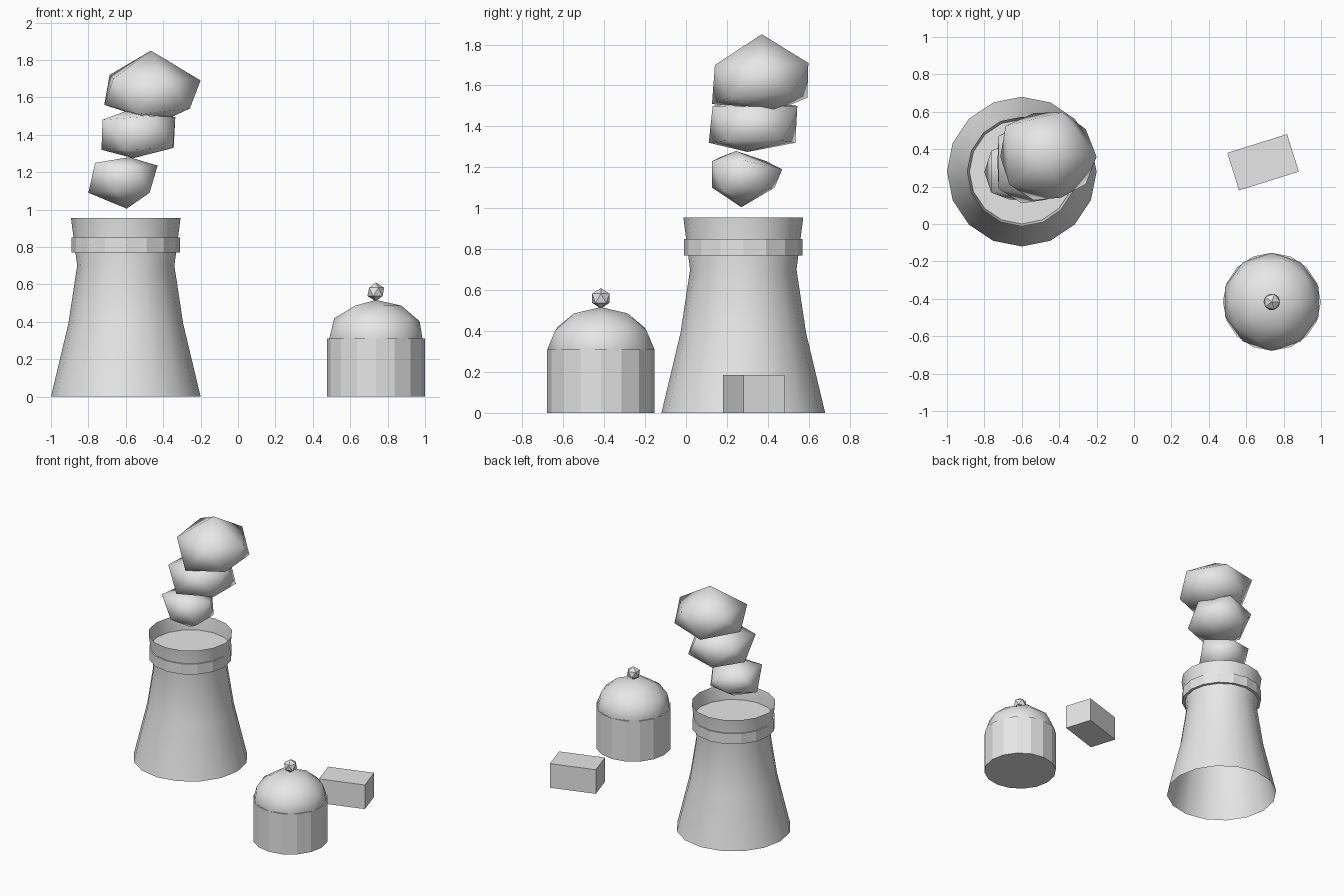
import bpy, bmesh, math
from mathutils import Matrix, Vector

default_cube = bpy.data.objects.get("Cube")
if default_cube:
    bpy.data.objects.remove(default_cube, do_unlink=True)

# One plain grey for every part
GREY = (0.8, 0.8, 0.8, 1.0)
grey = bpy.data.materials.new("plain grey")
grey.use_nodes = True
grey.diffuse_color = GREY
grey.node_tree.nodes["Principled BSDF"].inputs["Base Color"].default_value = GREY

SIDES = 16


def add_part(name, bm, smooth=False):
    """Turn a bmesh into a named, coloured object."""
    bmesh.ops.recalc_face_normals(bm, faces=bm.faces[:])
    for face in bm.faces:
        face.smooth = smooth
    mesh = bpy.data.meshes.new(name)
    bm.to_mesh(mesh)
    bm.free()
    mesh.materials.append(grey)
    part = bpy.data.objects.new(name, mesh)
    bpy.context.collection.objects.link(part)
    return part


def lathe(name, center, profile, capped, smooth):
    """Sweep (radius, height) pairs around a vertical axis."""
    bm = bmesh.new()
    rings = []
    for radius, height in profile:
        ring = []
        for i in range(SIDES):
            a = math.tau * i / SIDES
            ring.append(bm.verts.new((center[0] + radius * math.cos(a),
                                      center[1] + radius * math.sin(a), height)))
        rings.append(ring)
    for low, high in zip(rings, rings[1:]):
        for i in range(SIDES):
            j = (i + 1) % SIDES
            bm.faces.new((low[i], low[j], high[j], high[i]))
    if capped:
        bm.faces.new(rings[0][::-1])
        bm.faces.new(rings[-1])
    return add_part(name, bm, smooth)


def ico_ball(name, center, radius, subdivisions, squash=1.0, smooth=False):
    bm = bmesh.new()
    place = Matrix.Translation(center) @ Matrix.Diagonal((1, 1, squash, 1))
    bmesh.ops.create_icosphere(bm, subdivisions=subdivisions, radius=radius, matrix=place)
    return add_part(name, bm, smooth)


def puff(name, center, bottom, lower, upper, top):
    """Lumpy icosahedron: two poles and two five-point rings of (radius, height)."""
    bm = bmesh.new()
    bmesh.ops.create_icosphere(bm, subdivisions=1, radius=1)
    for v in bm.verts:
        if abs(v.co.z) > 0.9:
            v.co = Vector(top if v.co.z > 0 else bottom)
            continue
        angle = math.atan2(v.co.y, v.co.x)
        step = math.tau / 5
        if v.co.z > 0:
            radius, height = upper[round(angle / step) % 5]
        else:
            radius, height = lower[round(angle / step - 0.5) % 5]
        v.co = Vector((center[0] + radius * math.cos(angle),
                       center[1] + radius * math.sin(angle), height))
    return add_part(name, bm, smooth=True)


# Cooling tower: open flared shell with a capped collar
tower = (-0.6, 0.28)
lathe("tower_shell", tower, [(0.4, 0), (0.307, 0.39), (0.26, 0.7), (0.293, 0.955)],
      capped=False, smooth=True)
lathe("tower_collar", tower, [(0.289, 0.77), (0.289, 0.85)], capped=True, smooth=False)

# Domed silo with a small finial
silo = (0.737, -0.416)
lathe("silo_wall", silo, [(0.262, 0), (0.262, 0.31)], capped=True, smooth=False)
ico_ball("silo_dome", (*silo, 0.31), 0.262, 2, squash=0.79, smooth=True)
ico_ball("silo_finial", (*silo, 0.56), 0.05, 1)

# Box-shaped shed, turned slightly
shed = bmesh.new()
bmesh.ops.create_cube(shed, size=1, matrix=Matrix.Translation((0.69, 0.33, 0.0925))
                      @ Matrix.Rotation(math.radians(17.4), 4, "Z")
                      @ Matrix.Diagonal((0.335, 0.21, 0.185, 1)))
add_part("shed", shed)

# Rising steam puffs
puff("steam_puff_low", (-0.61, 0.28), bottom=(-0.595, 0.27, 1.005),
     lower=[(0.17, 1.09), (0.16, 1.1), (0.19, 1.09), (0.16, 1.1), (0.17, 1.09)],
     upper=[(0.18, 1.235), (0.2, 1.19), (0.19, 1.23), (0.19, 1.25), (0.16, 1.23)],
     top=(-0.58, 0.245, 1.28))
puff("steam_puff_middle", (-0.53, 0.33), bottom=(-0.56, 0.3, 1.275),
     lower=[(0.23, 1.33), (0.215, 1.32), (0.2, 1.32), (0.23, 1.32), (0.225, 1.33)],
     upper=[(0.195, 1.495), (0.225, 1.5), (0.24, 1.47), (0.24, 1.48), (0.21, 1.5)],
     top=(-0.59, 0.33, 1.53))
puff("steam_puff_high", (-0.46, 0.36), bottom=(-0.42, 0.41, 1.465),
     lower=[(0.25, 1.56), (0.245, 1.54), (0.255, 1.56), (0.245, 1.51), (0.25, 1.54)],
     upper=[(0.26, 1.69), (0.25, 1.71), (0.28, 1.72), (0.255, 1.7), (0.23, 1.7)],
     top=(-0.465, 0.37, 1.85))
